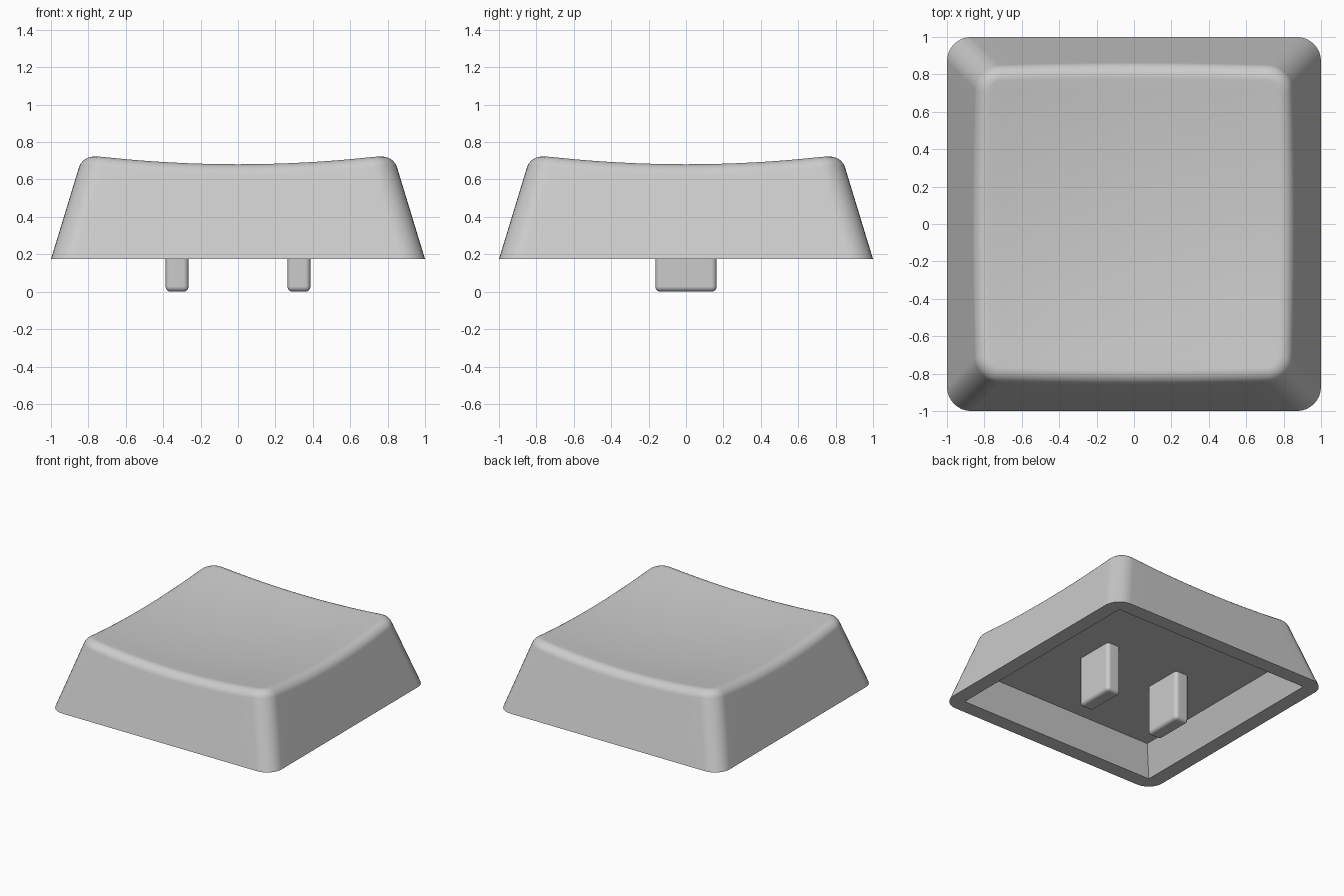
import bpy, bmesh, math
from mathutils import Vector

if "Cube" in bpy.data.objects:
    bpy.data.objects.remove(bpy.data.objects["Cube"])

BASE_Z, SLOPE, CORNER = 0.174, 0.305, 0.13
CEILING_Z, CEILING_HALF, RIM_HALF = 0.398, 0.79, 0.881
FILLET = 0.076
SIDE_N, CORNER_N = 16, 8

grey = bpy.data.materials.new("mid grey plastic")
grey.diffuse_color = (0.6, 0.6, 0.6, 1)
grey.use_nodes = True
grey.node_tree.nodes["Principled BSDF"].inputs["Base Color"].default_value = grey.diffuse_color


def dish(x, y):
    """Height of the scooped top."""
    return 0.634 + 0.078 * (x * x + y * y)


# perimeter samples: (quarter turn, position along side, corner angle)
samples = []
for q in range(4):
    for i in range(SIDE_N):
        samples.append((q, -1 + 2 * i / SIDE_N, 0.0))
    for i in range(CORNER_N):
        samples.append((q, 1.0, math.pi / 2 * i / CORNER_N))


def point(sample, half, r):
    """Point on a rounded square of the given half width and corner radius."""
    q, s, a = sample
    x = half - r + r * math.cos(a)
    y = s * (half - r) + r * math.sin(a)
    for _ in range(q):
        x, y = -y, x
    return x, y


def half_at(z):
    return 1 - SLOPE * (z - BASE_Z)


def top_edge(sample):
    """Rounded edge from the sloping side over onto the dish."""
    z = 0.7
    for _ in range(12):
        z = dish(*point(sample, half_at(z), CORNER))
    half = half_at(z)
    c = Vector((*point(sample, half, CORNER), z))
    d = 0.02
    x, y = point(sample, half - d, CORNER - d)
    inward = (Vector((x, y, dish(x, y))) - c).normalized()
    down = (Vector((*point(sample, half_at(z - 0.1), CORNER), z - 0.1)) - c).normalized()
    ang = down.angle(inward)
    t = FILLET / math.tan(ang / 2)
    centre = c + (down + inward).normalized() * FILLET / math.sin(ang / 2)
    a, b = c + down * t - centre, c + inward * t - centre
    sweep = a.angle(b)
    return [centre + (a * math.sin((1 - k / 6) * sweep) + b * math.sin(k / 6 * sweep)) / math.sin(sweep)
            for k in range(7)]


# cap shell, built as rings from the cavity ceiling out, up and over the top
edges = [top_edge(s) for s in samples]
rings = [
    [(*point(s, CEILING_HALF, 0), CEILING_Z) for s in samples],
    [(*point(s, RIM_HALF, 0), BASE_Z) for s in samples],
    [(*point(s, 1, CORNER), BASE_Z) for s in samples],
]
rings += [[e[k] for e in edges] for k in range(7)]
for k in range(1, 12):
    f = 1 - k / 12
    rings.append([(e[6].x * f, e[6].y * f, dish(e[6].x * f, e[6].y * f)) for e in edges])

bm = bmesh.new()
loops = [[bm.verts.new(p) for p in ring] for ring in rings]
n = len(samples)
for lo, hi in zip(loops, loops[1:]):
    for i in range(n):
        j = (i + 1) % n
        bm.faces.new((lo[i], lo[j], hi[j], hi[i]))
middle = bm.verts.new((0, 0, dish(0, 0)))
for i in range(n):
    bm.faces.new((loops[-1][i], loops[-1][(i + 1) % n], middle))
bm.faces.new(list(reversed(loops[0])))
bmesh.ops.remove_doubles(bm, verts=bm.verts, dist=0.0005)
bmesh.ops.recalc_face_normals(bm, faces=bm.faces)


def finish(bm, name, angle):
    mesh = bpy.data.meshes.new(name)
    bm.to_mesh(mesh)
    bm.free()
    mesh.materials.append(grey)
    obj = bpy.data.objects.new(name, mesh)
    bpy.context.collection.objects.link(obj)
    bpy.ops.object.select_all(action='DESELECT')
    obj.select_set(True)
    bpy.context.view_layer.objects.active = obj
    bpy.ops.object.shade_smooth_by_angle(angle=math.radians(angle))
    # keep the large flat faces evenly shaded next to the rounded edges
    weighted = obj.modifiers.new("even shading", 'WEIGHTED_NORMAL')
    weighted.keep_sharp = True
    return obj


finish(bm, "cap_shell", 35)

# two mounting prongs hanging from the cavity ceiling
for side, name in ((-1, "left_prong"), (1, "right_prong")):
    bm = bmesh.new()
    bmesh.ops.create_cube(bm, size=1)
    for v in bm.verts:
        v.co = (side * 0.326 + v.co.x * 0.123, v.co.y * 0.328, 0.215 + v.co.z * 0.43)
    bmesh.ops.bevel(bm, geom=bm.edges[:], offset=0.028, segments=4, profile=0.5, affect='EDGES')
    finish(bm, name, 40)
